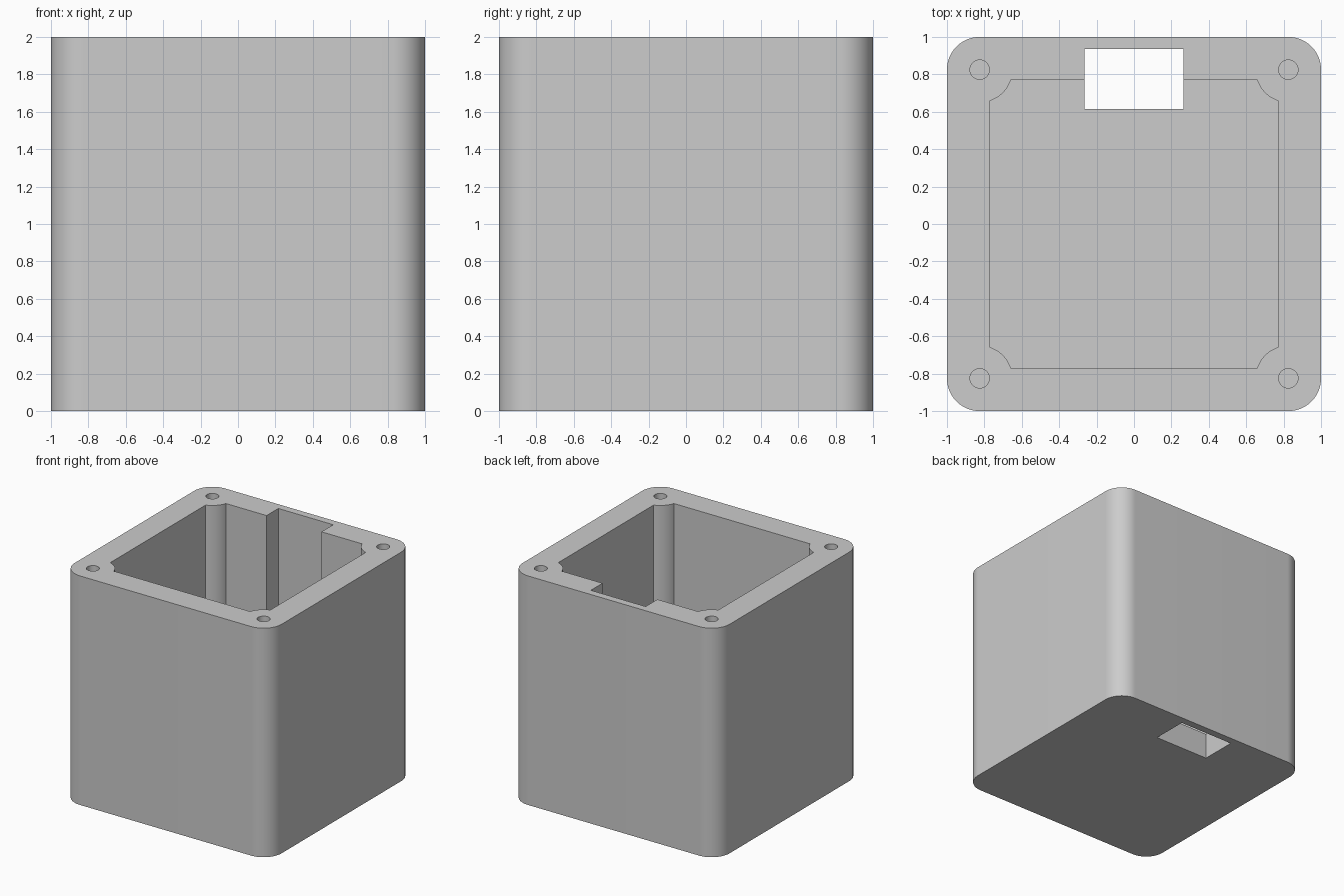
import bpy
import bmesh
from math import sin, cos, pi, atan2

if "Cube" in bpy.data.objects:
    bpy.data.objects.remove(bpy.data.objects["Cube"], do_unlink=True)

HEIGHT = 2.0
CORNER = 0.175     # outer corner radius, also the screw post radius
SCREW = 0.825      # screw centre offset from the middle
INNER = 0.773      # half width of the cavity
FLOOR = 0.23
SCREW_DEPTH = 0.5
STEPS = 24

grey = bpy.data.materials.new("light grey plastic")
grey.use_nodes = True
colour = (0.604, 0.604, 0.604, 1)
grey.diffuse_color = colour
grey.node_tree.nodes["Principled BSDF"].inputs["Base Color"].default_value = colour


def arc(cx, cy, radius, start, end):
    angles = [start + (end - start) * i / STEPS for i in range(STEPS + 1)]
    return [(cx + radius * cos(a), cy + radius * sin(a)) for a in angles]


def prism(name, outline, bottom, top):
    """Closed upright solid from a counter-clockwise outline."""
    bm = bmesh.new()
    base = bm.faces.new([bm.verts.new((x, y, bottom)) for x, y in outline])
    side = bmesh.ops.extrude_face_region(bm, geom=[base])
    moved = [v for v in side["geom"] if isinstance(v, bmesh.types.BMVert)]
    bmesh.ops.translate(bm, verts=moved, vec=(0, 0, top - bottom))
    bmesh.ops.recalc_face_normals(bm, faces=bm.faces)
    mesh = bpy.data.meshes.new(name)
    bm.to_mesh(mesh)
    bm.free()
    mesh.materials.append(grey)
    obj = bpy.data.objects.new(name, mesh)
    bpy.context.collection.objects.link(obj)
    return obj


def cut(target, cutter):
    cutter.hide_render = True
    mod = target.modifiers.new("cut", "BOOLEAN")
    mod.operation = "DIFFERENCE"
    mod.solver = "EXACT"
    mod.object = cutter
    bpy.context.view_layer.objects.active = target
    bpy.ops.object.modifier_apply(modifier=mod.name)
    bpy.data.objects.remove(cutter, do_unlink=True)


# Rounded outer block, and cavity outline with a scooped post in each corner
corners = [(1, 1), (-1, 1), (-1, -1), (1, -1)]
outer, inner = [], []
reach = (CORNER ** 2 - (SCREW - INNER) ** 2) ** 0.5
tilt = atan2(SCREW - INNER, reach)
for i, (sx, sy) in enumerate(corners):
    turn = i * pi / 2
    outer += arc(sx * (1 - CORNER), sy * (1 - CORNER), CORNER, turn, turn + pi / 2)
    inner += arc(sx * SCREW, sy * SCREW, CORNER,
                 turn + 1.5 * pi - tilt, turn + pi + tilt)

box = prism("enclosure_box", outer, 0, HEIGHT)
cut(box, prism("cavity", inner, FLOOR, HEIGHT + 0.1))

# Connector channel in the back wall, open through the floor
channel = [(-0.265, 0.615), (0.265, 0.615), (0.265, 0.935), (-0.265, 0.935)]
cut(box, prism("channel", channel, -0.1, HEIGHT + 0.1))

# Blind screw holes in the posts
for sx, sy in corners:
    hole = arc(sx * SCREW, sy * SCREW, 0.052, 0, 2 * pi)[:-1]
    cut(box, prism("screw_hole", hole, HEIGHT - SCREW_DEPTH, HEIGHT + 0.1))

bpy.ops.object.select_all(action="DESELECT")
box.select_set(True)
bpy.context.view_layer.objects.active = box
bpy.ops.object.shade_smooth_by_angle(angle=pi / 6)
